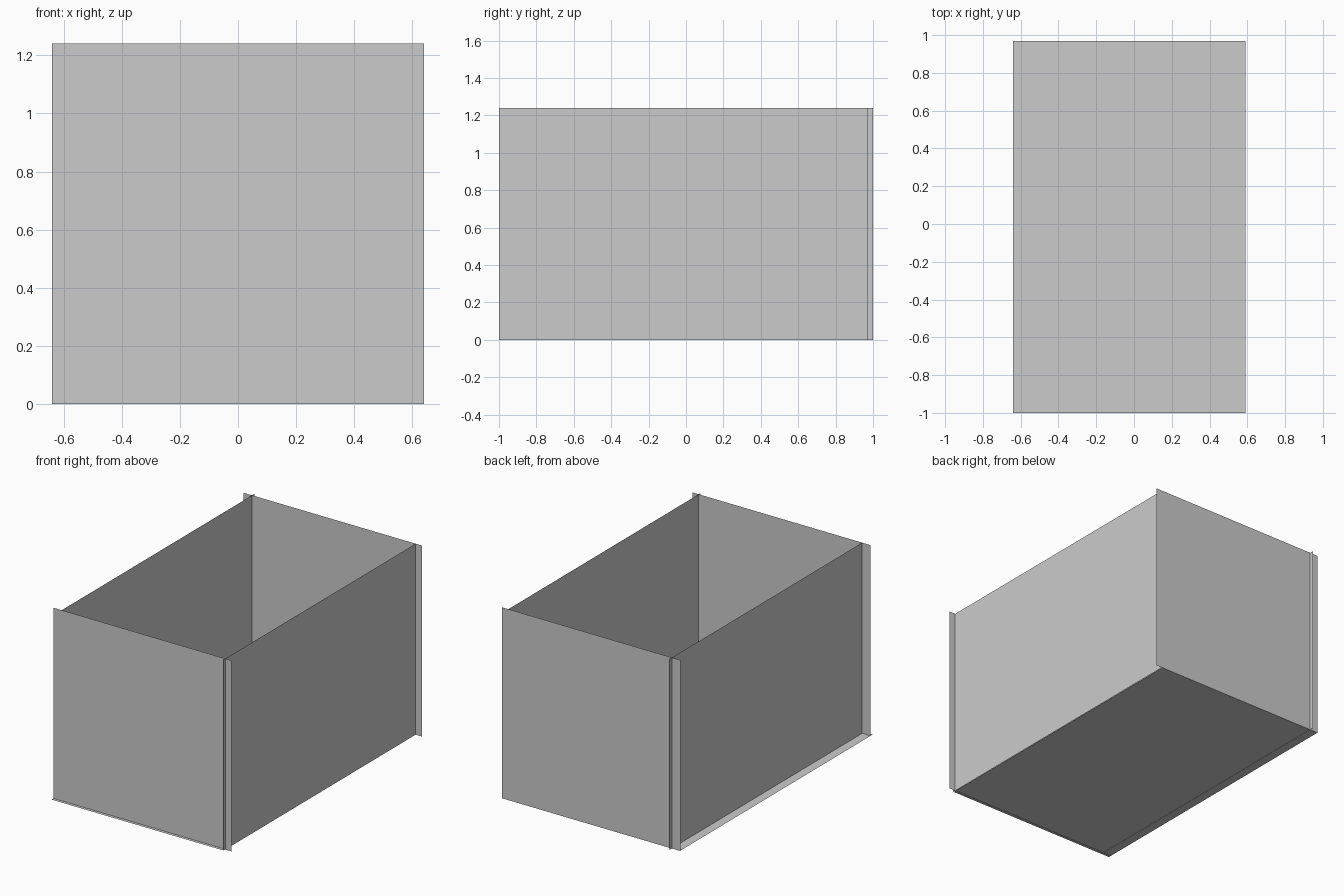
import bpy

if "Cube" in bpy.data.objects:
    bpy.data.objects.remove(bpy.data.objects["Cube"])


def sheet(name, corner, u, v):
    """Single flat rectangular sheet from a corner and two edge vectors."""
    def at(a, b):
        return tuple(corner[i] + a * u[i] + b * v[i] for i in range(3))
    mesh = bpy.data.meshes.new(name)
    mesh.from_pydata([at(0, 0), at(1, 0), at(1, 1), at(0, 1)], [], [(0, 1, 2, 3)])
    mesh.update()
    obj = bpy.data.objects.new(name, mesh)
    bpy.context.collection.objects.link(obj)
    return obj


H = 1.24      # wall height
X = 0.64      # half width of the end panels
UP = (0, 0, H)

# End panels, reaching slightly past the side walls
sheet("front_panel", (-X, -0.98, 0), (2 * X, 0, 0), UP)
sheet("back_panel", (X, 0.973, 0), (-2 * X, 0, 0), UP)

# Side walls, each overshooting one end panel
sheet("right_wall", (0.595, -1.0, 0), (0, 1.97, 0), UP)
sheet("left_wall", (-0.58, 1.0, 0), (0, -1.98, 0), UP)

# Floor, overshooting the front panel and the left wall
sheet("floor", (-X, -1.0, 0.002), (1.23, 0, 0), (0, 1.97, 0))

# Narrow seam along the middle of the underside
sheet("floor_seam", (-0.036, -0.46, 0), (0, 0.93, 0), (0.006, 0, 0))
